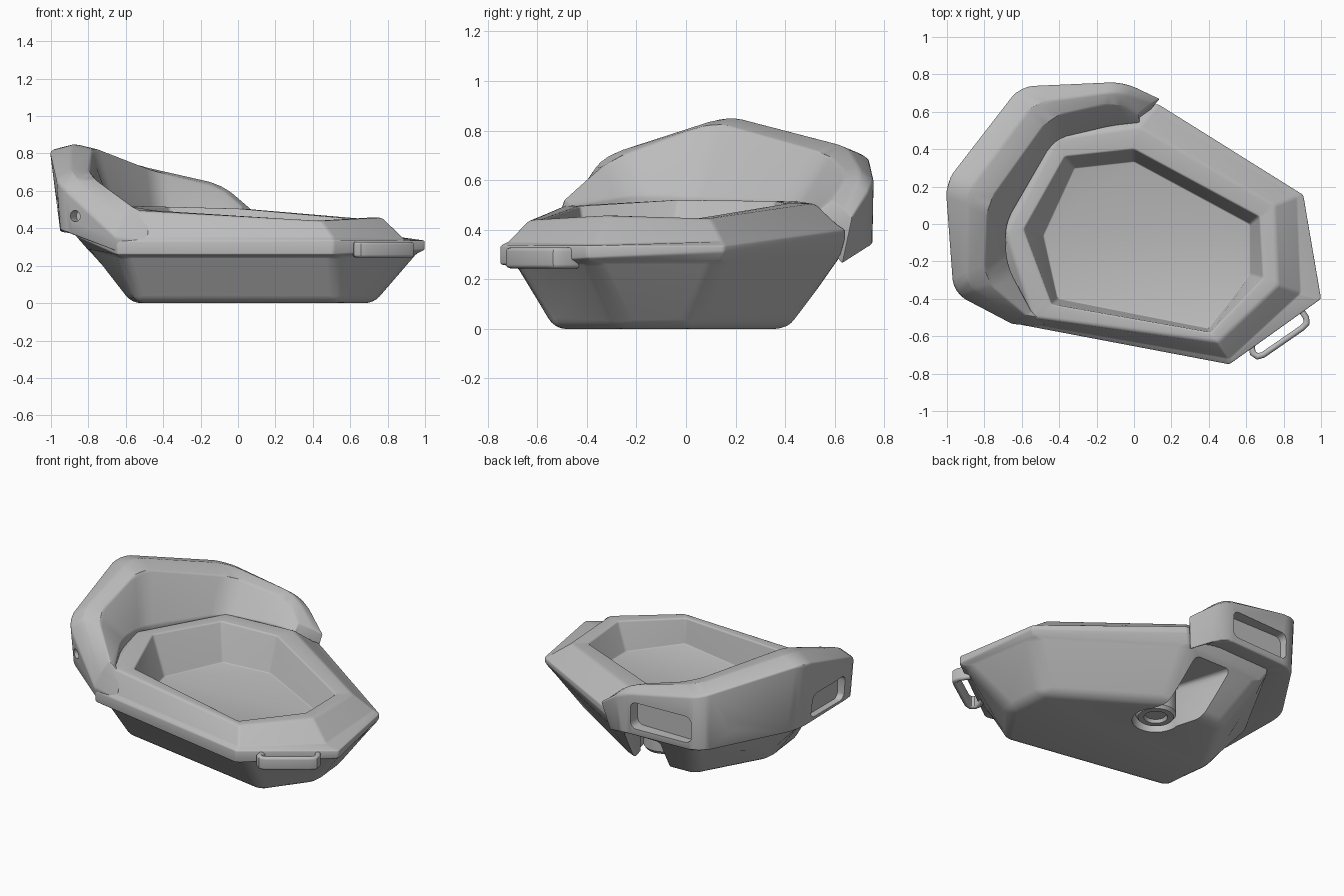
import bpy, bmesh
from mathutils import Vector, Matrix

cube = bpy.data.objects.get("Cube")
if cube:
    bpy.data.objects.remove(cube)

grey = bpy.data.materials.new("light grey")
grey.use_nodes = True
colour = (0.5, 0.5, 0.5, 1)
grey.diffuse_color = colour
grey.node_tree.nodes["Principled BSDF"].inputs["Base Color"].default_value = colour


def add(name, mesh):
    ob = bpy.data.objects.new(name, mesh)
    bpy.context.collection.objects.link(ob)
    return ob


def from_bmesh(name, bm):
    bmesh.ops.recalc_face_normals(bm, faces=bm.faces)
    mesh = bpy.data.meshes.new(name)
    bm.to_mesh(mesh)
    bm.free()
    mesh.materials.append(grey)
    return add(name, mesh)


def evaluated_mesh(ob):
    bpy.context.view_layer.update()
    deps = bpy.context.evaluated_depsgraph_get()
    return bpy.data.meshes.new_from_object(ob.evaluated_get(deps))


def bake(ob):
    """Apply every modifier on the object."""
    mesh = evaluated_mesh(ob)
    ob.modifiers.clear()
    ob.data = mesh


def smooth(ob, angle=0.5):
    bpy.ops.object.select_all(action="DESELECT")
    ob.select_set(True)
    bpy.context.view_layer.objects.active = ob
    bpy.ops.object.shade_smooth_by_angle(angle=angle)


def loft(name, rings, weight, width):
    """Skin closed rings of points; weight(i, across) sets edge rounding."""
    bm = bmesh.new()
    layer = bm.edges.layers.float.new("bevel_weight_edge")
    grid = [[bm.verts.new(p) for p in ring] for ring in rings]
    n = len(grid[0])
    for a, b in zip(grid, grid[1:]):
        for j in range(n):
            k = (j + 1) % n
            bm.faces.new((a[j], a[k], b[k], b[j]))
    bm.faces.new(grid[0])
    bm.faces.new(grid[-1])
    row = {v: i for i, ring in enumerate(grid) for v in ring}
    for e in bm.edges:
        i, k = row[e.verts[0]], row[e.verts[1]]
        e[layer] = weight(min(i, k), i != k)
    ob = from_bmesh(name, bm)
    mod = ob.modifiers.new("round", "BEVEL")
    mod.limit_method = "WEIGHT"
    mod.width, mod.segments = width, 4
    bake(ob)
    return ob


def cut(ob, cutter):
    cutter.hide_render = True
    mod = ob.modifiers.new("cut", "BOOLEAN")
    mod.operation, mod.object, mod.solver = "DIFFERENCE", cutter, "EXACT"
    bake(ob)
    bpy.data.objects.remove(cutter)


def box(name, centre, size, normal, round_width):
    """Rounded box whose local y axis follows a horizontal normal."""
    bm = bmesh.new()
    bmesh.ops.create_cube(bm, size=1, matrix=Matrix.Diagonal((*size, 1)))
    edges = [e for e in bm.edges
             if abs((e.verts[0].co - e.verts[1].co).normalized().y) > 0.9]
    bmesh.ops.bevel(bm, geom=edges, offset=round_width, segments=4,
                    affect="EDGES", profile=0.5)
    turn = Vector((0, 1, 0)).rotation_difference(Vector(normal)).to_matrix().to_4x4()
    bm.transform(Matrix.Translation(centre) @ turn)
    return from_bmesh(name, bm)


def cylinder(name, centre, radius, depth, axis=(0, 0, 1)):
    bm = bmesh.new()
    bmesh.ops.create_cone(bm, cap_ends=True, segments=32, radius1=radius,
                          radius2=radius, depth=depth)
    turn = Vector((0, 0, 1)).rotation_difference(Vector(axis)).to_matrix().to_4x4()
    bm.transform(Matrix.Translation(centre) @ turn)
    return from_bmesh(name, bm)


def level(points, heights):
    return [(x, y, z) for (x, y), z in zip(points, heights)]


# Basin body: seven-sided rings from underside, over the rim, to the dish floor
underside = [(-.55, -.35), (.54, -.54), (.73, -.26), (.71, .02), (.08, .42), (-.34, .4), (-.57, -.01)]
belly = [(-.63, -.48), (.53, -.69), (.97, -.39), (.885, .14), (.1, .62), (-.46, .6), (-.8, -.02)]
lip = [(-.65, -.53), (.51, -.75), (1, -.4), (.905, .155), (.13, .64), (-.5, .62), (-.87, -.03)]
rim_base = [(-.63, -.52), (.51, -.72), (.89, -.37), (.87, .145), (.11, .61), (-.48, .59), (-.84, -.03)]
rim_out = [(-.54, -.5), (.45, -.63), (.77, -.33), (.75, .1), (.03, .52), (-.41, .46), (-.68, -.04)]
rim_in = [(-.44, -.43), (.41, -.58), (.69, -.29), (.67, .04), (0, .4), (-.37, .36), (-.59, -.03)]
floor = [(-.41, -.4), (.4, -.56), (.62, -.27), (.62, 0), (0, .335), (-.32, .3), (-.485, -.06)]
rim_heights = [.495, .44, .457, .445, .505, .515, .52]
rings = [
    level(underside, [0] * 7),
    level(belly, [.25, .25, .27, .27, .29, .26, .28]),
    level(lip, [.26, .26, .285, .31, .36, .33, .36]),
    level(lip, [.33, .335, .335, .335, .4, .38, .4]),
    level(rim_base, [.355, .35, .34, .355, .42, .4, .42]),
    level(rim_out, rim_heights),
    level(rim_in, rim_heights),
    level(floor, [.285] * 7),
]


def body_weight(i, across):
    if across:
        return 1 if i < 1 else .2
    return (.8, .2, .1, .1, .1, .25, .15, .1)[i]


body = loft("basin_body", rings, body_weight, .06)

# Slanting notch under the back, holding a round foot
foot_at = Vector((.01, .21, 0))
outward = Vector((-.28, .96, 0))
cut(body, box("notch_cutter", foot_at + outward * .4 + Vector((0, 0, .08)),
              (.25, .8, .36), outward, .03))
cut(body, cylinder("notch_end_cutter", foot_at + Vector((0, 0, .08)), .14, .36))
smooth(body)

bm = bmesh.new()
foot_profile = [(0, .04), (.06, .04), (.07, .02), (.105, .02), (.12, .04), (.12, .27), (0, .27)]
verts = [bm.verts.new((r, 0, z)) for r, z in foot_profile]
edges = [bm.edges.new(p) for p in zip(verts, verts[1:])]
bmesh.ops.spin(bm, geom=verts + edges, axis=(0, 0, 1), cent=(0, 0, 0),
               angle=6.283185, steps=32)
bmesh.ops.remove_doubles(bm, verts=bm.verts, dist=.0005)
bm.transform(Matrix.Translation(foot_at))
smooth(from_bmesh("round_foot", bm))

# Raised hood: sections of outer foot, outer top, crest, inner top, inner foot;
# each is closed by a keel point sunk into the body below the inner foot
hood_sections = [
    [(-.5, -.53, .27), (-.48, -.553, .33), (-.48, -.53, .4), (-.48, -.505, .475), (-.48, -.485, .45)],
    [(-.64, -.52, .27), (-.655, -.535, .35), (-.62, -.51, .44), (-.575, -.49, .525), (-.55, -.465, .5)],
    [(-.95, -.36, .39), (-.965, -.37, .64), (-.89, -.33, .7), (-.8, -.29, .69), (-.68, -.22, .54)],
    [(-.95, .21, .38), (-1.01, .22, .83), (-.89, .17, .86), (-.78, .11, .835), (-.69, 0, .53)],
    [(-.6, .73, .34), (-.61, .735, .7), (-.53, .65, .735), (-.45, .57, .705), (-.43, .45, .51)],
    [(-.06, .755, .34), (-.06, .76, .59), (-.08, .71, .635), (-.1, .65, .62), (-.11, .53, .5)],
    [(.1, .63, .26), (.14, .67, .45), (.09, .64, .48), (.02, .59, .52), (.03, .54, .48)],
]
for section in hood_sections:
    x, y, z = section[-1]
    section.append((x, y, .37))


def hood_weight(i, across):
    if across:
        return .15
    return 1 if 1 < i < 6 else .1


hood = loft("raised_hood", hood_sections, hood_weight, .07)

# Grip pockets and small holes in the hood's outer wall
cut(hood, box("back_pocket_cutter", (-.34, .76, .47), (.42, .16, .17), (0, 1, 0), .04))
cut(hood, box("side_pocket_cutter", (-.99, -.08, .49), (.34, .16, .16), (-1, 0, 0), .04))
cut(hood, cylinder("back_hole_cutter", (-.74, .57, .47), .03, .16, (-.78, .62, 0)))
cut(hood, cylinder("front_hole_cutter", (-.87, -.41, .465), .03, .14, (-.46, -.88, 0)))
smooth(hood)

# Carry loop on the front corner
path = [(.65, -.6), (.63, -.655), (.635, -.69), (.66, -.708), (.69, -.7), (.9, -.555),
        (.923, -.53), (.92, -.5), (.88, -.44)]
curve = bpy.data.curves.new("carry_loop", "CURVE")
curve.dimensions, curve.fill_mode = "2D", "NONE"
spline = curve.splines.new("POLY")
spline.points.add(len(path) - 1)
for point, (x, y) in zip(spline.points, path):
    point.co = (x, y, 0, 1)
curve.extrude, curve.bevel_depth, curve.bevel_resolution = .026, .016, 3
helper = add("loop_path", curve)
loop_mesh = evaluated_mesh(helper)
bpy.data.objects.remove(helper)
loop_mesh.materials.clear()
loop_mesh.materials.append(grey)
loop = add("carry_loop", loop_mesh)
loop.location.z = .286
smooth(loop)
